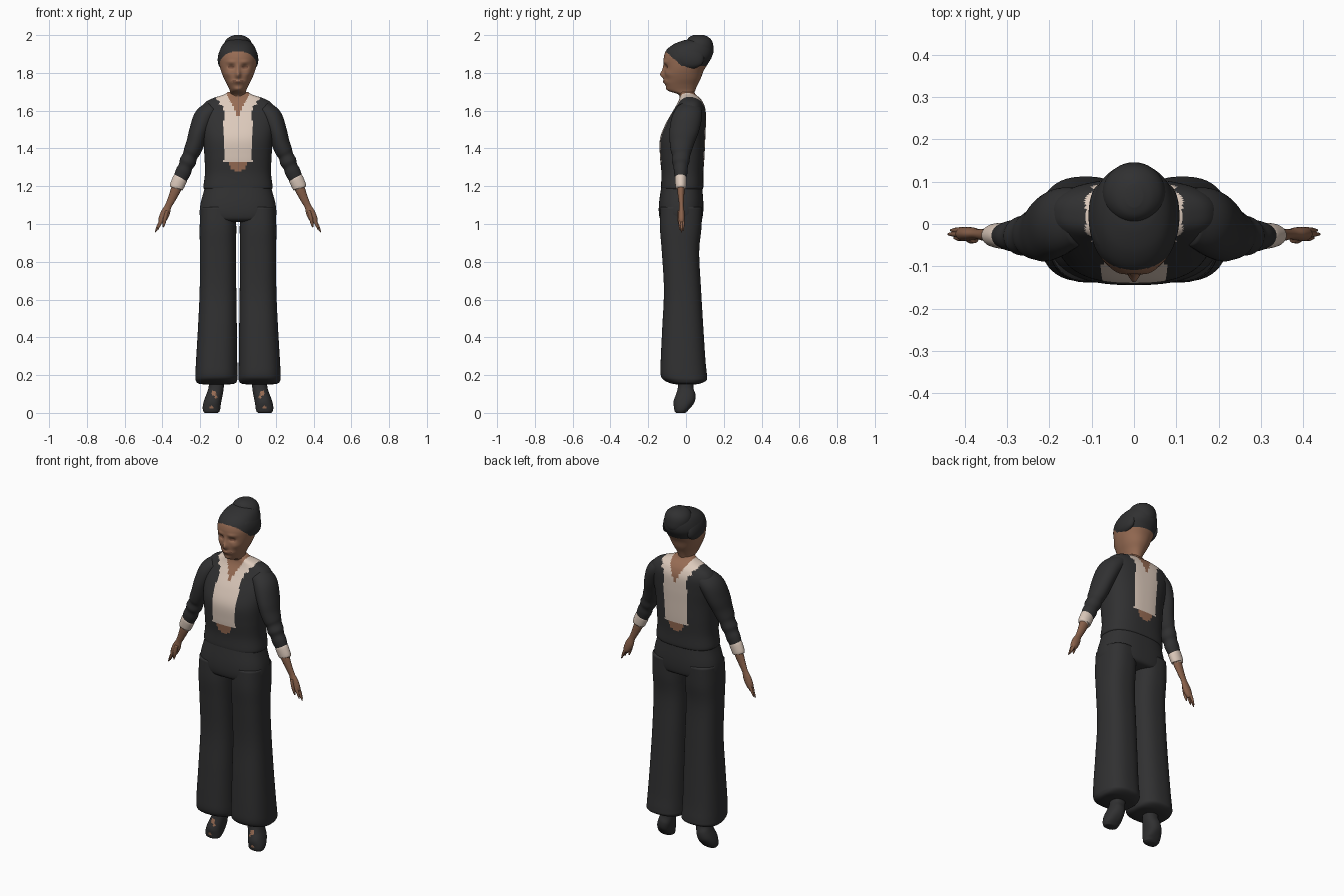
import bpy, bmesh, math
from mathutils import Vector


def material(name, rgb):
    m = bpy.data.materials.new(name)
    m.diffuse_color = (*rgb, 1)
    return m


CHARCOAL, CREAM, SKIN, SHADE, TAN = range(5)
MATS = [material("charcoal cloth", (.030, .030, .031)),
        material("cream blouse", (.72, .59, .50)),
        material("warm skin", (.31, .15, .088)),
        material("lip and brow brown", (.17, .075, .045)),
        material("hand skin", (.25, .12, .07))]


def smooth_sections(secs, k):
    """Catmull-Rom interpolation through the cross-sections."""
    out = []
    for i in range(len(secs) - 1):
        p = [secs[max(0, min(len(secs) - 1, i + d))] for d in (-1, 0, 1, 2)]
        for j in range(k):
            t = j / k
            out.append([.5 * (2 * b + (c - a) * t + (2 * a - 5 * b + 4 * c - d) * t * t
                              + (3 * b - a - 3 * c + d) * t ** 3) for a, b, c, d in zip(*p)])
    return out + [list(secs[-1])]


def loft(name, secs, mat=CHARCOAL, n=40, k=5, power=2.0, side=1, rule=None, warp=None):
    """Skin sections (x, z, y_front, y_back, half_width) along a path in the xz plane."""
    secs = smooth_sections(secs, k)
    bm = bmesh.new()
    rings = []
    for i, (x, z, y0, y1, r) in enumerate(secs):
        a, b = secs[max(0, i - 1)], secs[min(len(secs) - 1, i + 1)]
        tx, tz = b[0] - a[0], b[1] - a[1]
        ln = math.hypot(tx, tz) or 1
        ux, uz = -tz / ln, tx / ln
        ring = []
        for j in range(n):
            ang = 2 * math.pi * (j + .5) / n
            c, s = math.cos(ang), math.sin(ang)
            c = math.copysign(abs(c) ** (2 / power), c) * r
            s = math.copysign(abs(s) ** (2 / power), s) * (y1 - y0) / 2
            co = Vector((x + ux * c, (y0 + y1) / 2 + s, z + uz * c))
            if warp:
                co = warp(co)
            co.x *= side
            ring.append(bm.verts.new(co))
        rings.append(ring)
    for a, b in zip(rings, rings[1:]):
        for j in range(n):
            bm.faces.new((a[j], a[(j + 1) % n], b[(j + 1) % n], b[j]))
    bm.faces.new(rings[0])
    bm.faces.new(rings[-1])
    bmesh.ops.recalc_face_normals(bm, faces=bm.faces)
    for f in bm.faces:
        f.smooth = True
        f.material_index = rule(f.calc_center_median()) if rule else mat
    me = bpy.data.meshes.new(name)
    bm.to_mesh(me)
    bm.free()
    for m in MATS:
        me.materials.append(m)
    ob = bpy.data.objects.new(name, me)
    bpy.context.collection.objects.link(ob)
    return ob


# Jacket with blouse panel, open collar and bare midriff
def jacket_rule(c):
    x, z = abs(c.x), c.z
    if z > 1.57 and x < (z - 1.57) * .5:
        return SKIN
    if x < .075 and z > 1.33:
        return CREAM
    if z > 1.6 and x < .072 + (z - 1.6) * .6 + .006 * math.sin(z * 220):
        return CREAM
    if x < .05 and z > 1.33 - .05 * math.sqrt(1 - (x / .05) ** 2):
        return SKIN
    return CHARCOAL


loft("jacket", [(0, 1.185, -.128, .088, .178), (0, 1.20, -.132, .092, .183),
                (0, 1.27, -.130, .092, .175), (0, 1.36, -.138, .098, .178),
                (0, 1.45, -.138, .102, .185), (0, 1.53, -.108, .105, .195),
                (0, 1.60, -.068, .104, .198), (0, 1.64, -.045, .092, .178),
                (0, 1.665, -.035, .075, .135), (0, 1.685, -.032, .052, .075),
                (0, 1.70, -.030, .042, .052)],
     n=144, k=9, power=2.5, rule=jacket_rule)

# Trousers: hips plus two wide legs gathered at the hem
loft("trouser_hips", [(0, 1.26, -.12, .08, .165), (0, 1.19, -.132, .086, .177),
                      (0, 1.11, -.143, .092, .198), (0, 1.05, -.143, .090, .203),
                      (0, 1.02, -.13, .08, .19), (0, 1.01, -.09, .05, .15)],
     n=64, power=2.5)


def foot_rule(c):
    spots = ((.128, .105, .013), (.140, .03, .009), (.118, .085, .008))
    x = abs(c.x)
    if c.y < 0 and any((x - a) ** 2 + (c.z - b) ** 2 < r * r for a, b, r in spots):
        return SKIN
    return CHARCOAL


for side, tag in ((1, "left"), (-1, "right")):
    loft(tag + "_trouser_leg",
         [(.105, 1.09, -.135, .086, .094), (.106, .98, -.138, .082, .097),
          (.106, .85, -.128, .070, .096), (.106, .65, -.117, .080, .097),
          (.109, .45, -.126, .092, .103), (.113, .28, -.134, .103, .109),
          (.114, .20, -.134, .111, .112), (.114, .172, -.115, .108, .110),
          (.114, .155, -.075, .075, .095), (.114, .15, -.04, .04, .05)],
         n=48, k=6, power=2.5, side=side)
    # Pointed-down shoe with bare skin showing through the openings
    loft(tag + "_shoe",
         [(.113, .18, -.042, .040, .040), (.116, .13, -.044, .040, .040),
          (.124, .095, -.054, .050, .042), (.134, .06, -.066, .046, .045),
          (.140, .03, -.064, .026, .047), (.141, .008, -.060, .006, .043),
          (.141, 0, -.052, -.004, .034)],
         n=56, k=7, power=2.3, side=side, rule=foot_rule)
    # Three-quarter sleeve with soft folds near the elbow
    loft(tag + "_sleeve",
         [(.13, 1.61, -.05, .085, .045), (.175, 1.565, -.075, .085, .058),
          (.207, 1.49, -.088, .068, .052), (.225, 1.43, -.086, .045, .048),
          (.243, 1.385, -.080, .030, .045), (.254, 1.36, -.072, .022, .040),
          (.266, 1.33, -.074, .018, .044), (.277, 1.305, -.066, .010, .038),
          (.290, 1.275, -.064, .008, .041), (.307, 1.238, -.056, .001, .036)],
         n=36, side=side)
    loft(tag + "_cuff",
         [(.300, 1.25, -.055, 0, .034), (.307, 1.238, -.059, .003, .039),
          (.326, 1.195, -.055, .001, .037), (.327, 1.192, -.050, -.004, .030)],
         CREAM, n=32, side=side)
    # Forearm, palm, fingers and thumb
    loft(tag + "_forearm_and_hand",
         [(.315, 1.22, -.048, -.006, .027), (.332, 1.175, -.046, -.008, .026),
          (.352, 1.13, -.040, -.011, .021), (.370, 1.093, -.036, -.012, .018),
          (.384, 1.06, -.039, -.008, .024), (.400, 1.025, -.040, -.007, .022),
          (.409, 1.005, -.036, -.011, .014)], TAN, n=24, side=side)
    for i, (y, tx, tz) in enumerate(((-.033, .424, .970), (-.024, .438, .957), (-.015, .432, .964))):
        loft(f"{tag}_finger_{i + 1}",
             [(.400, 1.03, y - .008, y + .008, .010),
              ((.4 + tx) / 2 + .002, (1.03 + tz) / 2, y - .007, y + .007, .008),
              (tx, tz, y - .003, y + .003, .003)], TAN, n=12, side=side)
    loft(tag + "_thumb",
         [(.376, 1.07, -.045, -.020, .010), (.386, 1.03, -.046, -.028, .010),
          (.391, 1.005, -.042, -.028, .008), (.396, .983, -.037, -.031, .003)],
         TAN, n=12, side=side)


# Head: face forms are pushed and pulled by soft bumps
BUMPS = ((0, 1.79, .014, .020, -.022), (0, 1.82, .010, .025, -.008),
         (.035, 1.832, .017, .011, .013), (.037, 1.858, .025, .010, -.005),
         (0, 1.752, .032, .010, -.010), (0, 1.712, .025, .012, -.008),
         (.055, 1.795, .02, .018, -.006))


def face_warp(co):
    if co.y < -.03:
        for x, z, sx, sz, d in BUMPS:
            co.y += d * math.exp(-((abs(co.x) - x) / sx) ** 2 - ((co.z - z) / sz) ** 2)
    return co


def head_rule(c):
    x, z = abs(c.x), c.z
    if z > 1.835 + max(0, -c.y - .02) * .9:
        return CHARCOAL
    if c.y < -.05:
        if ((x - .036) / .018) ** 2 + ((z - 1.831) / .008) ** 2 < 1:
            return SHADE
        if (x / .034) ** 2 + ((z - 1.752 - x * .15) / .0065) ** 2 < 1:
            return SHADE
    return SKIN


loft("head_and_neck",
     [(0, 1.60, -.035, .040, .05), (0, 1.655, -.030, .040, .045),
      (0, 1.685, -.040, .042, .042), (0, 1.705, -.088, .048, .043),
      (0, 1.735, -.108, .060, .056), (0, 1.77, -.113, .078, .074),
      (0, 1.81, -.115, .093, .090), (0, 1.85, -.117, .117, .100),
      (0, 1.885, -.117, .137, .104), (0, 1.92, -.104, .142, .096),
      (0, 1.95, -.068, .134, .080), (0, 1.97, -.020, .120, .055),
      (0, 1.978, .02, .09, .025)],
     n=120, k=9, power=2.15, rule=head_rule, warp=face_warp)

# Hair: rounded side rolls above the ears and a bun on the crown
loft("hair_bun",
     [(0, 1.87, .03, .12, .04), (0, 1.90, .005, .143, .066), (0, 1.94, -.002, .145, .075),
      (0, 1.97, .004, .137, .067), (0, 1.99, .018, .118, .046), (0, 2.0, .04, .095, .02)],
     n=48)
for side, tag in ((1, "left"), (-1, "right")):
    loft(tag + "_hair_roll",
         [(.075, 1.825, -.01, .05, .012), (.08, 1.845, -.04, .085, .024),
          (.078, 1.88, -.06, .095, .029), (.066, 1.915, -.065, .09, .028),
          (.05, 1.94, -.04, .07, .015)], n=32, side=side)
